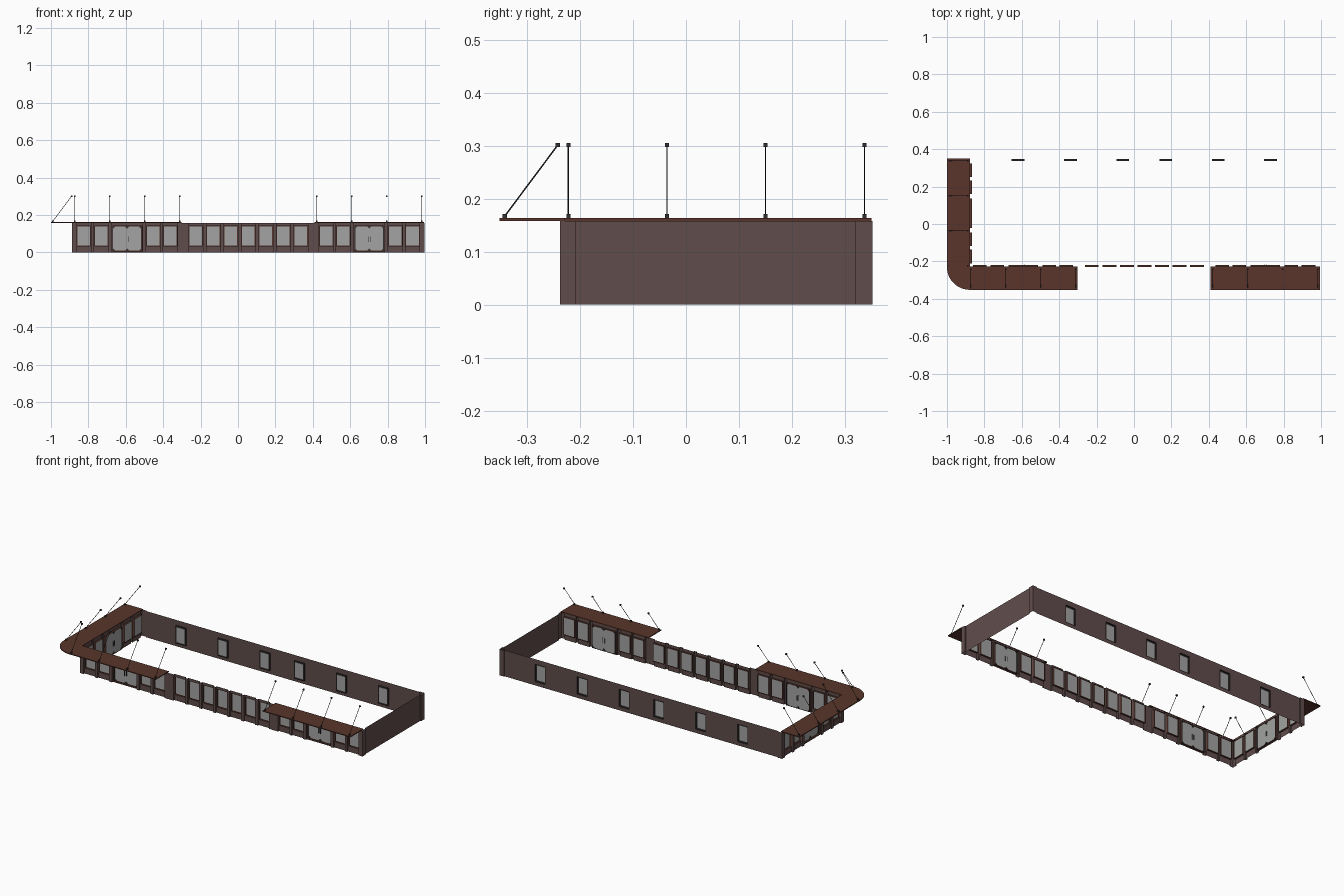
import bpy, bmesh, math
from mathutils import Matrix, Vector

if "Cube" in bpy.data.objects:
    bpy.data.objects.remove(bpy.data.objects["Cube"])


def mat(name, r, g, b):
    m = bpy.data.materials.new(name)
    m.diffuse_color = (r, g, b, 1)
    m.use_nodes = True
    m.node_tree.nodes["Principled BSDF"].inputs["Base Color"].default_value = m.diffuse_color
    return m


WALL = mat("mauve brown wall", 0.118, 0.074, 0.072)
TRIM = mat("red brown trim", 0.100, 0.036, 0.025)
GLASS = mat("grey glass", 0.36, 0.37, 0.36)
METAL = mat("dark metal", 0.035, 0.028, 0.030)
MATS = [WALL, TRIM, GLASS, METAL]
H = 0.158


def finish(bm, name, mats):
    me = bpy.data.meshes.new(name)
    bm.to_mesh(me)
    bm.free()
    for m in mats:
        me.materials.append(m)
    ob = bpy.data.objects.new(name, me)
    bpy.context.collection.objects.link(ob)
    return ob


def face(bm, pts, mi):
    f = bm.faces.new([bm.verts.new(p) for p in pts])
    f.material_index = mi
    return f


def panel(bm, x0, x1, z0, z1, y, mi):
    """Upright rectangle facing local -y."""
    if x1 - x0 > 1e-5 and z1 - z0 > 1e-5:
        face(bm, [(x0, y, z0), (x1, y, z0), (x1, y, z1), (x0, y, z1)], mi)


def prism(bm, pts, y0, y1, mi):
    """Polygon in x-z given thickness along y."""
    f = face(bm, [(x, y0, z) for x, z in pts], mi)
    g = bmesh.ops.extrude_face_region(bm, geom=[f])
    vs = [v for v in g["geom"] if isinstance(v, bmesh.types.BMVert)]
    bmesh.ops.translate(bm, verts=vs, vec=(0, y1 - y0, 0))
    face(bm, [(x, y0, z) for x, z in pts], mi) if not f.is_valid else None


def opening(bm, x0, x1, z0, z1, y, depth, ring, trim):
    """Reveal, frame ring and glass of a window."""
    yi = y + depth
    yg = yi - 0.002
    c = [(x0, z0), (x1, z0), (x1, z1), (x0, z1)]
    i = [(x0 + ring, z0 + ring), (x1 - ring, z0 + ring),
         (x1 - ring, z1 - ring), (x0 + ring, z1 - ring)]
    for k in range(4):
        n = (k + 1) % 4
        a, b, p, q = c[k], c[n], i[k], i[n]
        face(bm, [(a[0], y, a[1]), (b[0], y, b[1]), (b[0], yi, b[1]), (a[0], yi, a[1])], trim)
        face(bm, [(a[0], yg, a[1]), (b[0], yg, b[1]), (q[0], yg, q[1]), (p[0], yg, p[1])], trim)
    panel(bm, i[0][0], i[1][0], i[0][1], i[2][1], yg, 2)


def door_details(bm, cx, hw, z0, z1, y):
    """Clipped corners, centre ornaments and pulls on a double door."""
    c = 0.013
    for sx in (-1, 1):
        ex = cx + sx * hw
        for ez, sz in ((z0, 1), (z1, -1)):
            prism(bm, [(ex, ez), (ex - sx * c, ez), (ex, ez + sz * c)], y, y + 0.005, 3)
            prism(bm, [(cx, ez), (cx + sx * 0.012, ez), (cx, ez + sz * 0.012)], y, y + 0.005, 3)
        px = cx + sx * 0.006
        prism(bm, [(px - .001, .055), (px + .001, .055), (px + .001, .085), (px - .001, .085)],
              y - 0.004, y + 0.006, 3)
        # outer stile of each leaf
        prism(bm, [(ex - .002, z0), (ex + .002, z0), (ex + .002, z1), (ex - .002, z1)],
              y, y + 0.005, 3)


def facade(name, xa, xb, bays, recess, depth, M, ring=0.003, trim=1):
    """Stepped wall sheet: piers at y=0, recessed bays holding openings."""
    bm = bmesh.new()
    x = xa
    for b0, b1, holes in sorted(bays):
        panel(bm, x, b0, 0, H, 0, 0)
        face(bm, [(b0, 0, 0), (b0, recess, 0), (b0, recess, H), (b0, 0, H)], 0)
        u = b0
        for cx, hw, z0, z1, door in holes:
            panel(bm, u, cx - hw, 0, H, recess, 0)
            panel(bm, cx - hw, cx + hw, 0, z0, recess, 0)
            panel(bm, cx - hw, cx + hw, z1, H, recess, 0)
            opening(bm, cx - hw, cx + hw, z0, z1, recess, depth, ring, trim)
            if door:
                door_details(bm, cx, hw - ring, z0 + ring, z1 - ring, recess + depth - 0.005)
            u = cx + hw
        panel(bm, u, b1, 0, H, recess, 0)
        face(bm, [(b1, recess, 0), (b1, 0, 0), (b1, 0, H), (b1, recess, H)], 0)
        x = b1
    panel(bm, x, xb, 0, H, 0, 0)
    bm.transform(M)
    finish(bm, name, MATS)


def window_bay(c):
    return (c - 0.038, c + 0.038, [(c, 0.0365, 0.034, 0.141, False)])


def shop_unit(c):
    """Two windows, a double door, two windows."""
    bays = [window_bay(c + s * d) for s in (-1, 1) for d in (0.139, 0.231)]
    return bays + [(c - 0.082, c + 0.082, [(c, 0.079, 0.006, 0.142, True)])]


def place(x, y, deg):
    return Matrix.Translation((x, y, 0)) @ Matrix.Rotation(math.radians(deg), 4, 'Z')


# Walls: front, left, back, right
front = shop_unit(-0.593) + shop_unit(0.702) + [window_bay(-0.225 + 0.0936 * k) for k in range(7)]
facade("front_wall", -0.887, 0.997, front, 0.009, 0.011, place(0, -0.238, 0))
facade("left_wall", -0.295, 0.295, shop_unit(0), 0.009, 0.011, place(-0.887, 0.057, -90))
back_holes = [(-x, 0.034, 0.022, 0.127, False) for x in (0.73, 0.45, 0.17, -0.06, -0.34, -0.62)]
facade("back_wall", -0.997, 0.887, [(-0.967, 0.857, back_holes)], 0.005, 0.010,
       place(0, 0.352, 180), ring=0.008, trim=3)
facade("right_wall", -0.295, 0.295, [(-0.265, 0.263, [])], 0.006, 0.01, place(0.997, 0.057, 90))


# Canopies
def canopy(name, pts):
    bm = bmesh.new()
    f = bm.faces.new([bm.verts.new((x, y, 0.158)) for x, y in pts])
    g = bmesh.ops.extrude_face_region(bm, geom=[f])
    vs = [v for v in g["geom"] if isinstance(v, bmesh.types.BMVert)]
    bmesh.ops.translate(bm, verts=vs, vec=(0, 0, 0.005))
    if not f.is_valid:
        bm.faces.new([bm.verts.new((x, y, 0.158)) for x, y in pts])
    bmesh.ops.remove_doubles(bm, verts=bm.verts, dist=1e-6)
    bmesh.ops.recalc_face_normals(bm, faces=bm.faces)
    finish(bm, name, [TRIM])


R = 0.122
arc = [(-0.878 + R * math.cos(math.pi + a), -0.230 + R * math.sin(math.pi + a))
       for a in [math.pi / 2 * k / 12 for k in range(13)]]
canopy("corner_canopy", [(-0.302, -0.228), (-0.878, -0.228), (-0.878, 0.35), (-1, 0.35)]
       + arc + [(-0.302, -0.352)])
canopy("right_canopy", [(0.41, -0.228), (0.41, -0.352), (0.995, -0.352), (0.995, -0.228)])


# Tie rods with end brackets
def tie_rod(name, a, b):
    a, b = Vector(a), Vector(b)
    d = b - a
    bm = bmesh.new()
    q = d.to_track_quat('Z', 'Y').to_matrix().to_4x4()
    bmesh.ops.create_cone(bm, cap_ends=True, segments=6, radius1=0.0014, radius2=0.0014,
                          depth=d.length, matrix=Matrix.Translation((a + b) / 2) @ q)
    for p in (a, b):
        bmesh.ops.create_cube(bm, size=1, matrix=Matrix.Translation(p)
                              @ Matrix.Diagonal((0.008, 0.008, 0.008, 1)))
    finish(bm, name, [METAL])


for x in (-0.872, -0.686, -0.499, -0.312, 0.42, 0.607, 0.794, 0.982):
    tie_rod("front_tie_rod", (x, -0.342, 0.167), (x, -0.242, 0.301))
for y in (-0.222, -0.036, 0.150, 0.337):
    tie_rod("left_tie_rod", (-0.990, y, 0.167), (-0.890, y, 0.301))
